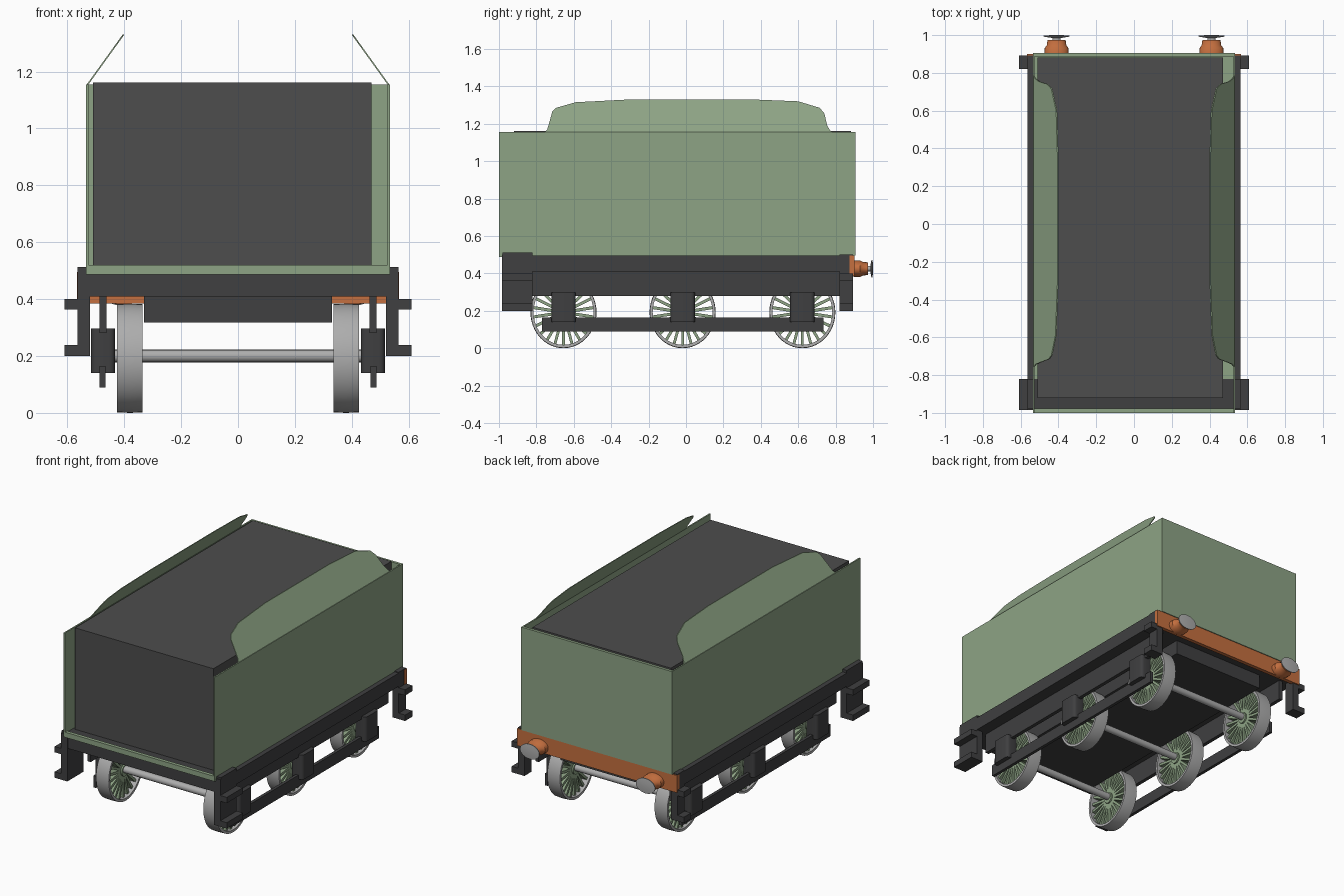
import bpy, bmesh, math
from mathutils import Matrix, Vector

if "Cube" in bpy.data.objects:
    bpy.data.objects.remove(bpy.data.objects["Cube"])


def material(name, rgb):
    m = bpy.data.materials.new(name)
    m.diffuse_color = (*rgb, 1)
    m.use_nodes = True
    m.node_tree.nodes["Principled BSDF"].inputs["Base Color"].default_value = m.diffuse_color
    return m


GREEN = material("sage green", (0.27, 0.37, 0.235))
COAL = material("dark grey", (0.074, 0.074, 0.074))
FRAME = material("charcoal", (0.05, 0.05, 0.052))
ORANGE = material("buffer orange", (0.56, 0.16, 0.05))
STEEL = material("light steel", (0.42, 0.42, 0.42))


def finish(name, bm, mat, smooth=False):
    bmesh.ops.recalc_face_normals(bm, faces=bm.faces)
    me = bpy.data.meshes.new(name)
    bm.to_mesh(me)
    bm.free()
    me.materials.append(mat)
    ob = bpy.data.objects.new(name, me)
    bpy.context.collection.objects.link(ob)
    if smooth:
        bpy.ops.object.select_all(action='DESELECT')
        bpy.context.view_layer.objects.active = ob
        ob.select_set(True)
        bpy.ops.object.shade_smooth_by_angle(angle=math.radians(35))
    return ob


def box(name, mat, x, y, z, bevel=0):
    """Box from (min, max) ranges; bevel rounds the upright edges."""
    bm = bmesh.new()
    size = [b - a for a, b in (x, y, z)]
    mid = [(a + b) / 2 for a, b in (x, y, z)]
    bmesh.ops.create_cube(bm, size=1, matrix=Matrix.Translation(mid) @ Matrix.Diagonal((*size, 1)))
    if bevel:
        up = [e for e in bm.edges if abs(e.verts[0].co.z - e.verts[1].co.z) > 1e-4]
        bmesh.ops.bevel(bm, geom=up, offset=bevel, segments=4, profile=0.5, affect='EDGES')
    return finish(name, bm, mat, bevel > 0)


def pair(name, mat, x, y, z, bevel=0):
    """The same box on both sides of the centre line."""
    box(name + "_right", mat, x, y, z, bevel)
    box(name + "_left", mat, (-x[1], -x[0]), y, z, bevel)


def lathe(name, mat, profile, axis, centre, scale=(1, 1, 1), seg=32, closed=False):
    """Spin (radius, distance) points about the x or y axis."""
    bm = bmesh.new()
    rings = []
    for r, d in profile:
        ring = []
        for i in range(seg):
            a = 2 * math.pi * i / seg
            u, v = r * math.cos(a), r * math.sin(a)
            p = (d, u, v) if axis == 'x' else (u, d, v)
            ring.append(bm.verts.new([c + k * s for c, k, s in zip(centre, p, scale)]))
        rings.append(ring)
    links = list(zip(rings, rings[1:]))
    if closed:
        links.append((rings[-1], rings[0]))
    else:
        bm.faces.new(rings[0])
        bm.faces.new(rings[-1])
    for a, b in links:
        for i in range(seg):
            j = (i + 1) % seg
            bm.faces.new((a[i], a[j], b[j], b[i]))
    return finish(name, bm, mat, True)


# Tank body: thin side and back sheets around the dark load
pair("side_panel", GREEN, (0.526, 0.535), (-1.0, 0.895), (0.495, 1.155))
box("back_panel", GREEN, (-0.535, 0.535), (0.888, 0.905), (0.495, 1.155))
box("body_floor", GREEN, (-0.53, 0.53), (-0.82, 0.89), (0.485, 0.515))
box("front_lip", GREEN, (-0.535, 0.535), (-1.0, -0.978), (0.487, 0.52))
box("load_block", COAL, (-0.51, 0.47), (-0.92, 0.882), (0.51, 1.162))

# Inward leaning flares along the tops of the sides
flare = [(-0.76, 1.15), (-0.742, 1.17), (-0.73, 1.21), (-0.715, 1.265), (-0.695, 1.285),
         (-0.59, 1.315), (-0.3, 1.33), (0.35, 1.33), (0.6, 1.32), (0.715, 1.285),
         (0.74, 1.255), (0.755, 1.19), (0.77, 1.165), (0.79, 1.15)]
for side, s in (("right", 1), ("left", -1)):
    bm = bmesh.new()
    layers = []
    for inset in (0, 0.006):
        layers.append([bm.verts.new((s * (0.535 - 0.72 * (z - 1.15) - inset), y, z)) for y, z in flare])
    a, b = layers
    bm.faces.new(a)
    bm.faces.new(b)
    for i in range(len(a)):
        j = (i + 1) % len(a)
        bm.faces.new((a[i], a[j], b[j], b[i]))
    finish("top_flare_" + side, bm, GREEN)

# Underframe
box("platform", FRAME, (-0.565, 0.565), (-0.82, 0.885), (0.41, 0.495))
box("front_beam", FRAME, (-0.565, 0.565), (-0.98, -0.82), (0.41, 0.512))
box("under_tank", FRAME, (-0.33, 0.33), (-0.8, 0.8), (0.318, 0.412))
pair("side_frame", FRAME, (0.463, 0.487), (-0.83, 0.83), (0.28, 0.415))
pair("lower_bar", FRAME, (0.466, 0.486), (-0.77, 0.735), (0.09, 0.165))

# Corner step brackets, front and rear
for end, y in (("front", (-0.985, -0.82)), ("rear", (0.82, 0.893))):
    pair(end + "_step_leg", FRAME, (0.52, 0.565), y, (0.2, 0.5))
    pair(end + "_lower_step", FRAME, (0.52, 0.61), y, (0.2, 0.238))
    pair(end + "_upper_step", FRAME, (0.56, 0.61), y, (0.363, 0.4))

# Rear buffer beam with two oval buffers
box("buffer_beam", ORANGE, (-0.566, 0.566), (0.875, 0.9), (0.385, 0.495))
for side, s in (("right", 1), ("left", -1)):
    at, oval = (s * 0.41, 0, 0.425), (1, 1, 0.7)
    lathe("buffer_stock_" + side, ORANGE,
          [(0.064, 0.895), (0.064, 0.93), (0.052, 0.945), (0.048, 0.973)], 'y', at, oval)
    lathe("buffer_rod_" + side, STEEL, [(0.022, 0.97), (0.022, 0.993)], 'y', at, oval)
    lathe("buffer_head_" + side, STEEL,
          [(0.03, 0.986), (0.068, 0.992), (0.068, 0.997), (0.03, 1.0)], 'y', at, oval)

# Wheel sets: axle, rims, spokes, hubs and axle boxes
SPOKES, CZ, SQUASH = 22, 0.192, 0.92
for n, cy in enumerate((-0.655, -0.018, 0.622), 1):
    lathe(f"axle_{n}", STEEL, [(0.022, -0.432), (0.022, 0.432)], 'x', (0, cy, 0.2), seg=16)
    pair(f"axle_box_{n}", FRAME, (0.432, 0.516), (cy - 0.065, cy + 0.065), (0.14, 0.297), 0.02)
    for side, s in (("right", 1), ("left", -1)):
        at, oval = (s * 0.38, cy, CZ), (1, SQUASH, 1)
        lathe(f"wheel_rim_{n}_{side}", STEEL,
              [(0.19, -0.045), (0.192, 0), (0.19, 0.045), (0.174, 0.045), (0.174, -0.045)],
              'x', at, oval, seg=48, closed=True)
        lathe(f"wheel_hub_{n}_{side}", GREEN, [(0.036, -0.04), (0.036, 0.04)], 'x', at, oval, 24)
        bm = bmesh.new()
        for k in range(SPOKES):
            turn = Matrix.Rotation(2 * math.pi * k / SPOKES, 4, 'X')
            bmesh.ops.create_cube(bm, size=1, matrix=Matrix.Translation(Vector(at))
                                  @ Matrix.Diagonal((1, SQUASH, 1, 1)) @ turn
                                  @ Matrix.Translation((0, 0, 0.105))
                                  @ Matrix.Diagonal((0.06, 0.016, 0.146, 1)))
        finish(f"wheel_spokes_{n}_{side}", bm, GREEN)
